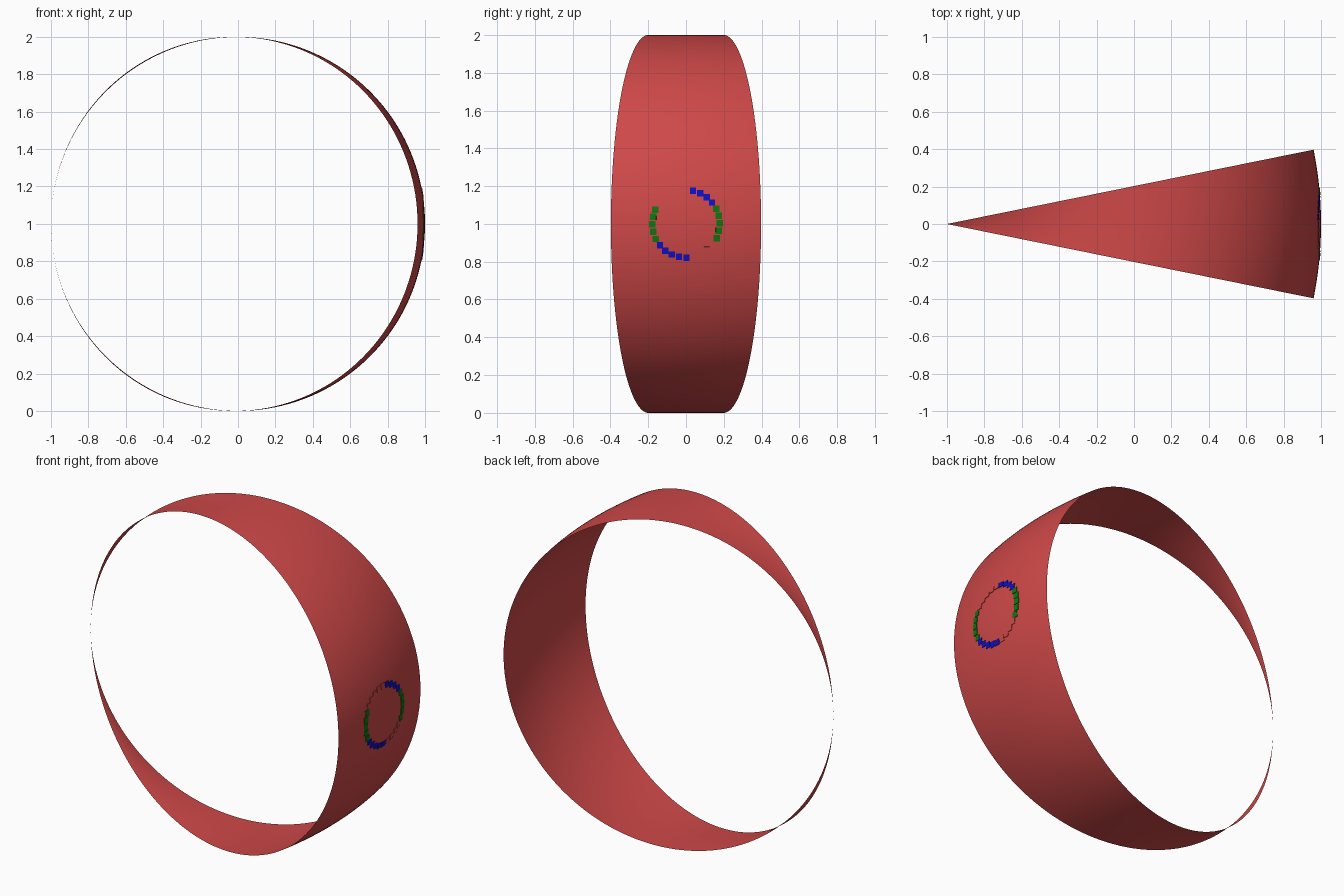
import bpy, bmesh
from math import sin, cos, pi, sqrt, asin
from mathutils import Vector, Matrix

cube = bpy.data.objects.get("Cube")
if cube:
    bpy.data.objects.remove(cube, do_unlink=True)


def material(name, rgb):
    mat = bpy.data.materials.new(name)
    mat.use_nodes = True
    mat.diffuse_color = (*rgb, 1)
    mat.node_tree.nodes["Principled BSDF"].inputs["Base Color"].default_value = (*rgb, 1)
    return mat


RED = material("red", (0.62, 0.065, 0.065))
BLUE = material("blue", (0.005, 0.005, 0.55))
GREEN = material("green", (0.005, 0.18, 0.005))


def add_object(name, bm, mats):
    mesh = bpy.data.meshes.new(name)
    bm.to_mesh(mesh)
    bm.free()
    for mat in mats:
        mesh.materials.append(mat)
    obj = bpy.data.objects.new(name, mesh)
    bpy.context.collection.objects.link(obj)
    return obj


# Band: a circle swept through a small angle about its own vertical tangent
SWEEP = 0.2
CENTRE = Vector((0, 0, 1))
bm = bmesh.new()
ring = bmesh.ops.create_circle(bm, segments=160, radius=1)["verts"]
bmesh.ops.transform(bm, verts=ring, matrix=Matrix.Translation(CENTRE) @ Matrix.Rotation(pi / 2, 4, 'X'))
axis = Vector((-1, 0, 0))
bmesh.ops.rotate(bm, verts=ring, cent=axis, matrix=Matrix.Rotation(-SWEEP, 3, 'Z'))
bmesh.ops.spin(bm, geom=bm.verts[:] + bm.edges[:], cent=axis, axis=(0, 0, 1),
               angle=2 * SWEEP, steps=16, use_duplicate=False)
bmesh.ops.remove_doubles(bm, verts=bm.verts[:], dist=1e-5)
bm.normal_update()
for face in bm.faces:
    face.smooth = True
    if face.normal.dot(face.calc_center_median() - CENTRE) < 0:
        face.normal_flip()
add_object("band", bm, [RED])


# Ring of small square plates lying on the outside of the band
def on_band(y, z):
    """Point and frame on the band's outer wall for a given y and height."""
    t = asin(z - 1)
    rho = 1 + cos(t)
    phi = asin(y / rho)
    point = Vector((rho * cos(phi) - 1, y, z))
    normal = Vector((cos(t) * cos(phi), cos(t) * sin(phi), sin(t)))
    return point, normal


COUNT, RADIUS, SIZE, THICK = 28, 0.178, 0.034, 0.006
# Runs of plates around the ring: (number, material index)
runs = [(5, 2), (4, 1), (5, 0), (5, 2), (5, 1), (4, 0)]
colours = [index for number, index in runs for _ in range(number)]
bm = bmesh.new()
for i, colour in enumerate(colours):
    a = (i - 2) * 2 * pi / COUNT + 0.015
    point, normal = on_band(RADIUS * cos(a), 1 + RADIUS * sin(a))
    side = Vector((0, 0, 1)).cross(normal).normalized()
    up = normal.cross(side)
    frame = Matrix((normal, side, up)).transposed().to_4x4()
    place = Matrix.Translation(point + normal * THICK * 0.25) @ frame
    plate = bmesh.ops.create_cube(bm, size=1, matrix=place @ Matrix.Diagonal((THICK / 2, SIZE, SIZE, 1)))
    for face in {f for v in plate["verts"] for f in v.link_faces}:
        face.material_index = colour
add_object("marker_plates", bm, [RED, BLUE, GREEN])
